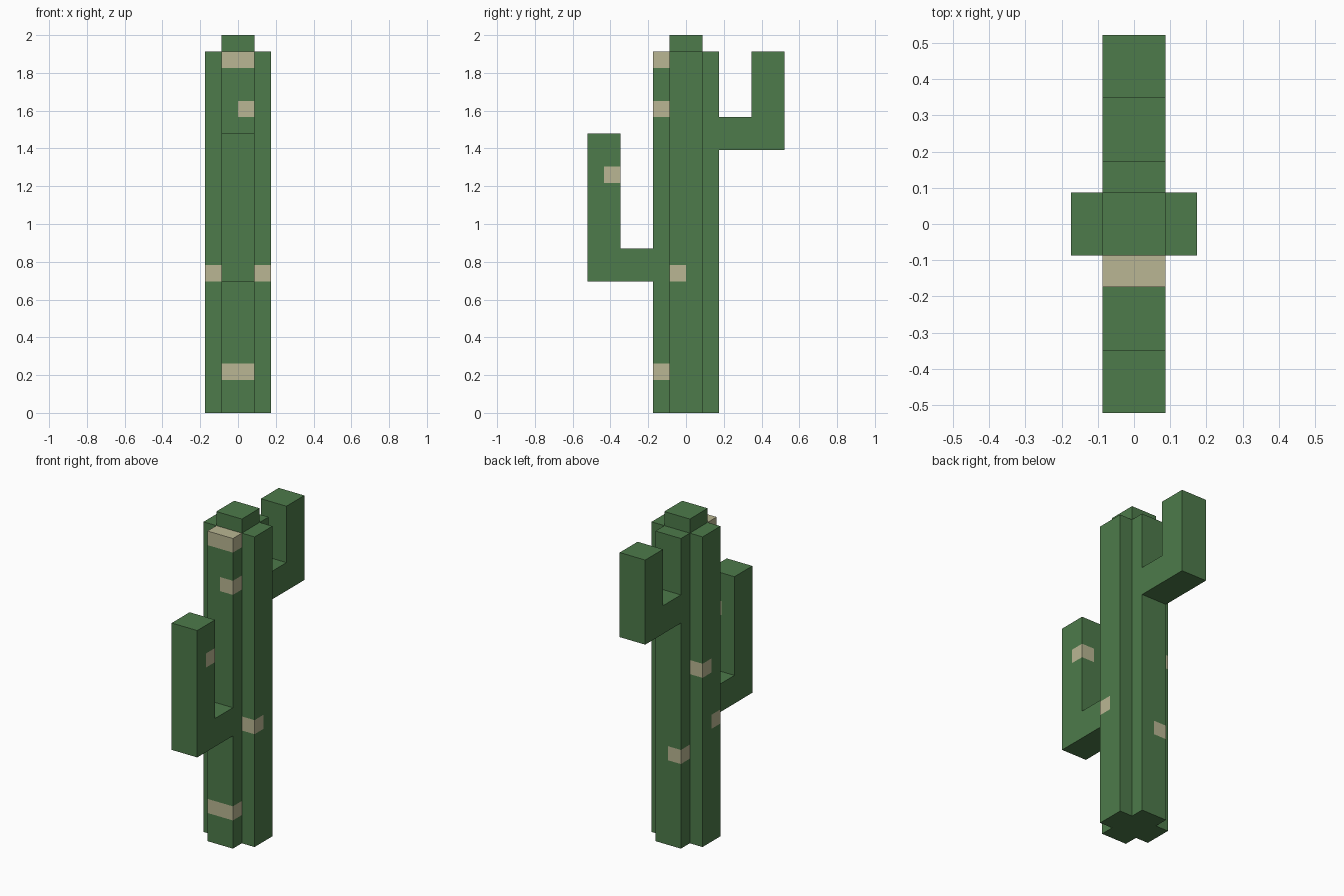
import bpy, bmesh, math
from mathutils import Vector, Matrix

default = bpy.data.objects.get("Cube")
if default:
    bpy.data.objects.remove(default, do_unlink=True)

U = 2 / 23  # the whole plant is laid out on this block size


def material(name, rgb):
    mat = bpy.data.materials.new(name)
    mat.use_nodes = True
    mat.diffuse_color = (*rgb, 1)
    mat.node_tree.nodes["Principled BSDF"].inputs["Base Color"].default_value = (*rgb, 1)
    return mat


MATERIALS = [material("cactus green", (0.075, 0.197, 0.069)),
             material("dry beige", (0.491, 0.470, 0.292))]


def inside(p, box):
    return all(box[2 * i] - 0.01 < p[i] < box[2 * i + 1] + 0.01 for i in range(3))


def part(name, profile, axis, start, end, patches=()):
    """Extrude a profile along x or z, then cut and colour beige patches (block units)."""
    def point(a, b):
        return Vector((start, a, b)) if axis == "x" else Vector((a, b, start))

    bm = bmesh.new()
    face = bm.faces.new([bm.verts.new(point(a, b)) for a, b in profile])
    direction = Vector((1, 0, 0)) if axis == "x" else Vector((0, 0, 1))
    extruded = bmesh.ops.extrude_face_region(bm, geom=[face], use_keep_orig=True)
    moved = [g for g in extruded["geom"] if isinstance(g, bmesh.types.BMVert)]
    bmesh.ops.translate(bm, verts=moved, vec=direction * (end - start))
    bmesh.ops.recalc_face_normals(bm, faces=bm.faces[:])

    # Slice along every patch border, colour the patches, then merge the rest
    cuts = {(i // 2, box[i]) for box in patches for i in range(6)}
    for i, value in sorted(cuts):
        normal = Vector((0, 0, 0))
        normal[i] = 1
        bmesh.ops.bisect_plane(bm, geom=bm.verts[:] + bm.edges[:] + bm.faces[:],
                               dist=1e-4, plane_co=normal * value, plane_no=normal)
    for f in bm.faces:
        f.material_index = int(any(inside(f.calc_center_median(), b) for b in patches))
    bmesh.ops.dissolve_limit(bm, angle_limit=math.radians(1), verts=bm.verts[:],
                             edges=bm.edges[:], delimit={"MATERIAL"})

    bmesh.ops.transform(bm, matrix=Matrix.Scale(U, 4), verts=bm.verts[:])
    mesh = bpy.data.meshes.new(name)
    bm.to_mesh(mesh)
    bm.free()
    for mat in MATERIALS:
        mesh.materials.append(mat)
    obj = bpy.data.objects.new(name, mesh)
    bpy.context.collection.objects.link(obj)
    return obj


# Ribbed trunk with a cross-shaped section
cross = [(-1, -2), (1, -2), (1, -1), (2, -1), (2, 1), (1, 1),
         (1, 2), (-1, 2), (-1, 1), (-2, 1), (-2, -1), (-1, -1)]
part("trunk", cross, "z", 0, 22, [
    (-1, 1, -2, -1, 21, 22),   # front rib, top
    (0, 1, -2, -1, 18, 19),    # front rib, upper
    (-1, 1, -2, -1, 2, 3),     # front rib, bottom
    (1, 2, -1, 0, 8, 9),       # left rib
    (-2, -1, -1, 0, 8, 9),     # right rib, front
    (-2, -1, 0, 1, 12, 13),    # right rib, back
    (-1, 0, 1, 2, 6, 7),       # back rib
])

# Crown block
part("crown", [(-1, -1), (1, -1), (1, 1), (-1, 1)], "z", 22, 23)


# L-shaped arms bending upwards
def arm(name, side, bottom, top, patches=()):
    outline = [(2, bottom), (6, bottom), (6, top), (4, top), (4, bottom + 2), (2, bottom + 2)]
    part(name, [(side * y, z) for y, z in outline], "x", -1, 1, patches)


arm("front_arm", -1, 8, 17, [(0, 1, -5, -4, 14, 15)])
arm("back_arm", 1, 16, 22)
